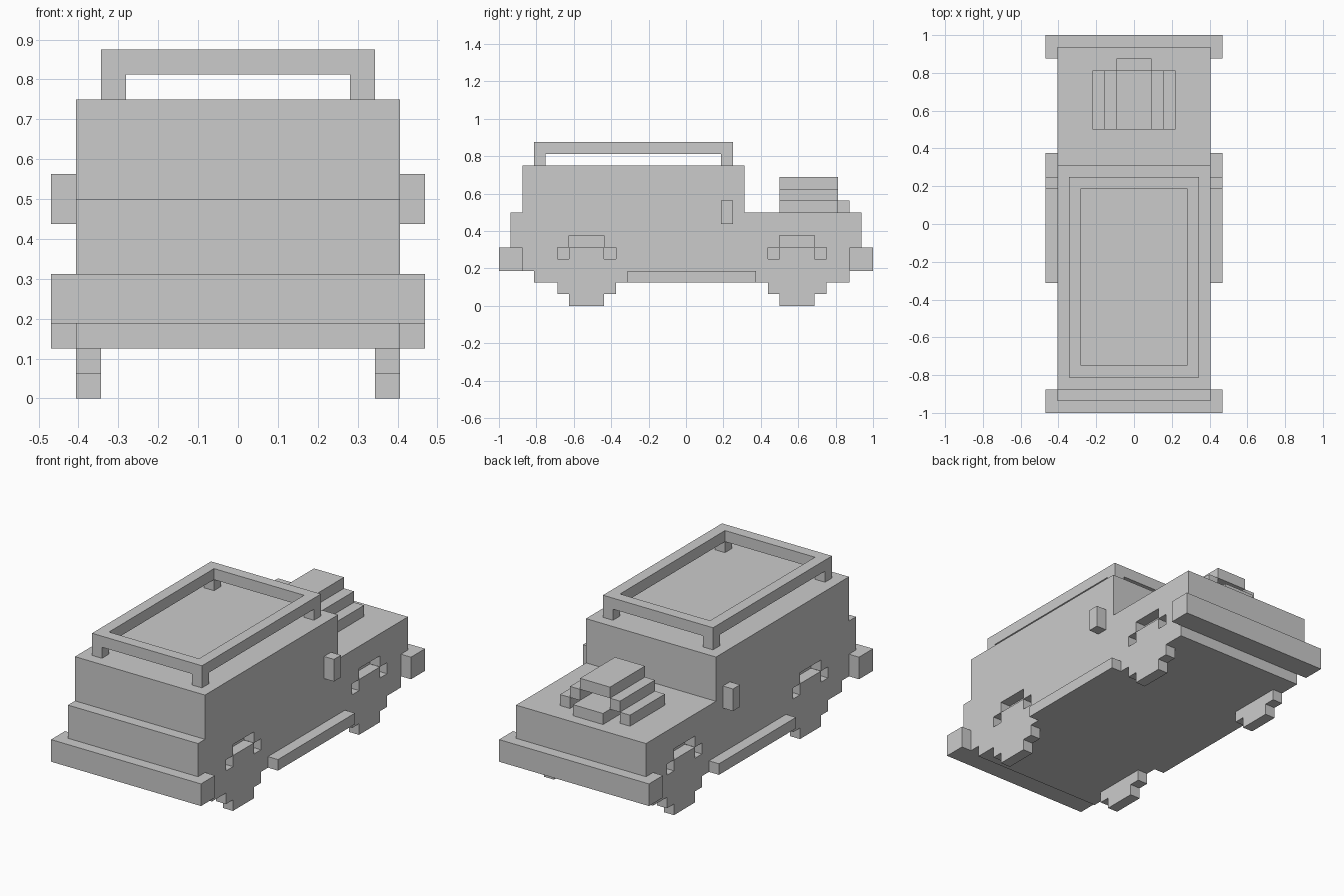
import bpy, bmesh

if "Cube" in bpy.data.objects:
    bpy.data.objects.remove(bpy.data.objects["Cube"])

V = 1 / 16  # block size; all coordinates below are in blocks


def prism(name, profile, x0, x1):
    """Extrude a (y, z) outline between two x positions."""
    bm = bmesh.new()
    face = bm.faces.new([bm.verts.new((x0 * V, y * V, z * V)) for y, z in profile])
    new = bmesh.ops.extrude_face_region(bm, geom=[face])["geom"]
    bmesh.ops.translate(bm, vec=((x1 - x0) * V, 0, 0),
                        verts=[g for g in new if isinstance(g, bmesh.types.BMVert)])
    bmesh.ops.recalc_face_normals(bm, faces=bm.faces)
    mesh = bpy.data.meshes.new(name)
    bm.to_mesh(mesh)
    bm.free()
    obj = bpy.data.objects.new(name, mesh)
    bpy.context.collection.objects.link(obj)
    return obj


def box(name, x0, x1, y0, y1, z0, z1):
    return prism(name, [(y0, z0), (y1, z0), (y1, z1), (y0, z1)], x0, x1)


def pair(name, x0, x1, *yz):
    """Box mirrored to both sides."""
    box("right_" + name, x0, x1, *yz)
    box("left_" + name, -x1, -x0, *yz)


# Body: stepped side outline with cabin in front and rear deck
body = prism("body", [(-13, 2), (14, 2), (14, 3), (15, 3), (15, 8), (5, 8), (5, 12),
                      (-14, 12), (-14, 8), (-15, 8), (-15, 3), (-13, 3)], -6.5, 6.5)

# Wheels and the stepped wheel-arch recesses
e = 0.01  # small overlap so each arch cutter is one solid
for end, c in (("front", -8.5), ("rear", 9.5)):
    for side, s in (("right", 1), ("left", -1)):
        prism(f"{end}_{side}_wheel",
              [(c - 1.5, 0), (c + 1.5, 0), (c + 1.5, 1), (c + 2.5, 1), (c + 2.5, 2),
               (c - 2.5, 2), (c - 2.5, 1), (c - 1.5, 1)], s * 5.5, s * 6.5)
        cutter = prism(f"{end}_{side}_arch_cutter",
                       [(c - 2.5, 4), (c - 1.5 + e, 4), (c - 1.5 + e, 5), (c + 1.5 - e, 5),
                        (c + 1.5 - e, 4), (c + 2.5, 4), (c + 2.5, 5), (c + 1.5, 5),
                        (c + 1.5, 6), (c - 1.5, 6), (c - 1.5, 5), (c - 2.5, 5)],
                       s * 5.5, s * 7)
        cutter.hide_render = True
        cutter.hide_viewport = False
        mod = body.modifiers.new("arch", "BOOLEAN")
        mod.operation, mod.object, mod.solver = "DIFFERENCE", cutter, "EXACT"

# Apply the arch cuts and discard the cutters
deps = bpy.context.evaluated_depsgraph_get()
cut_mesh = bpy.data.meshes.new_from_object(body.evaluated_get(deps))
body.modifiers.clear()
body.data = cut_mesh
for obj in list(bpy.data.objects):
    if obj.name.endswith("cutter"):
        bpy.data.objects.remove(obj)

# Bumpers, running boards, mirrors
box("front_bumper", -7.5, 7.5, -16, -14, 3, 5)
box("rear_bumper", -7.5, 7.5, 14, 16, 3, 5)
pair("running_board", 6.5, 7.5, -5, 6, 2, 3)
pair("mirror", 6.5, 7.5, 3, 4, 7, 9)

# Roof rack: four rails on corner posts
pair("rack_side_rail", 4.5, 5.5, -13, 4, 13, 14)
box("rack_front_rail", -4.5, 4.5, -13, -12, 13, 14)
box("rack_rear_rail", -4.5, 4.5, 3, 4, 13, 14)
pair("rack_front_post", 4.5, 5.5, -13, -12, 12, 13)
pair("rack_rear_post", 4.5, 5.5, 3, 4, 12, 13)

# Stepped hollow scoop on the deck, with a flat tongue through it
box("scoop_top", -1.5, 1.5, 8, 13, 10, 11)
pair("scoop_upper_step", 1.5, 2.5, 8, 13, 9, 10)
pair("scoop_lower_step", 2.5, 3.5, 8, 13, 8, 9)
box("scoop_tongue", -1.5, 1.5, 8, 14, 8, 9)
